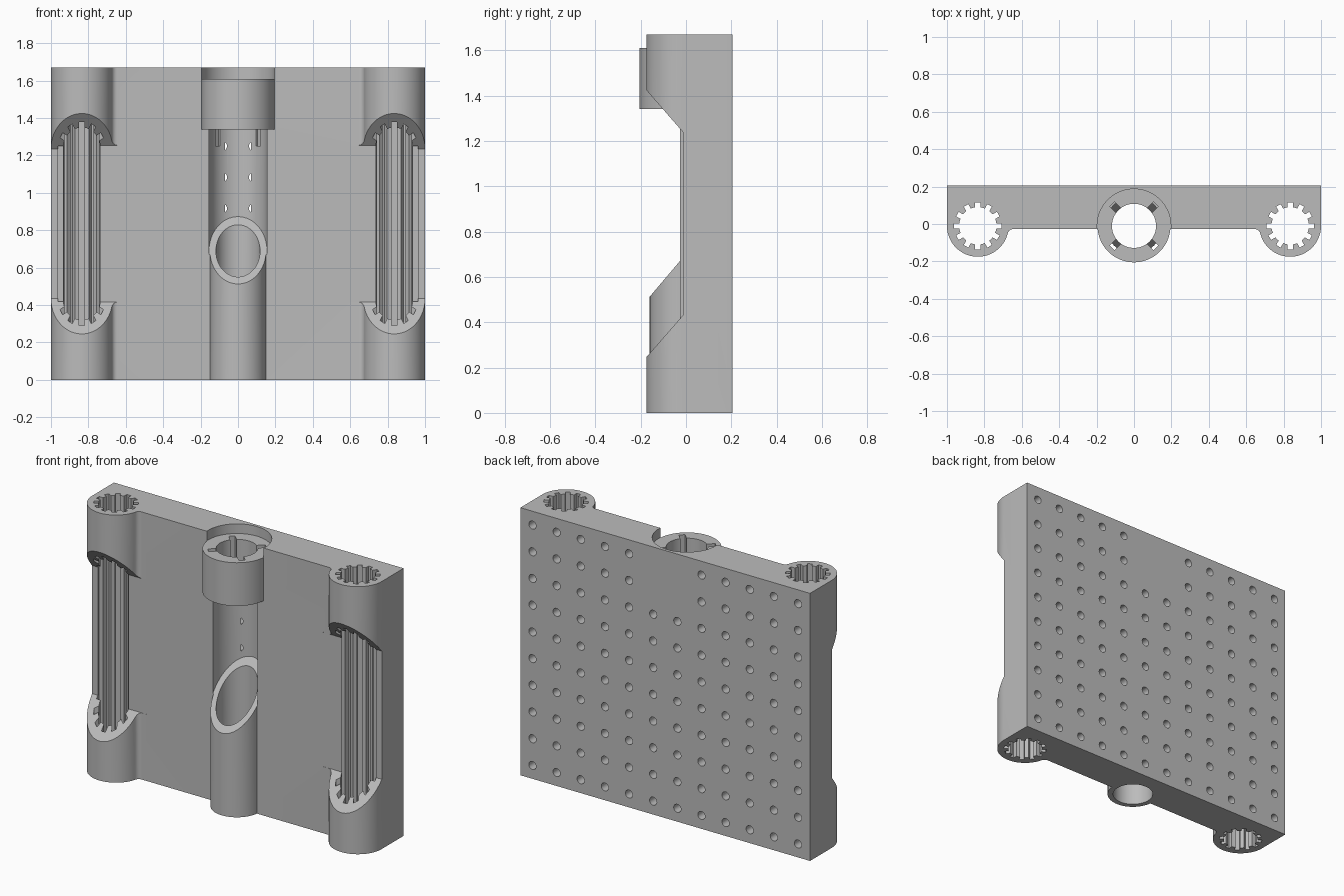
import bpy, bmesh, math
from math import sin, cos, pi

if "Cube" in bpy.data.objects:
    bpy.data.objects.remove(bpy.data.objects["Cube"])

CY, CX, TOP = -0.01, 0.835, 1.67      # bore axis y, side bore x, height
FRONT, BACK = -0.027, 0.205           # slab faces

mat = bpy.data.materials.new("plain grey")
mat.diffuse_color = (0.5, 0.5, 0.5, 1)
mat.use_nodes = True
mat.node_tree.nodes["Principled BSDF"].inputs["Base Color"].default_value = mat.diffuse_color


def add_prism(bm, pts, vec):
    """Extrude a closed outline of 3D points along vec."""
    f = bm.faces.new([bm.verts.new(p) for p in pts])
    r = bmesh.ops.extrude_face_region(bm, geom=[f])
    vs = [v for v in r["geom"] if isinstance(v, bmesh.types.BMVert)]
    bmesh.ops.translate(bm, verts=vs, vec=vec)


def finish(bm, name):
    bmesh.ops.recalc_face_normals(bm, faces=bm.faces)
    me = bpy.data.meshes.new(name)
    bm.to_mesh(me)
    bm.free()
    ob = bpy.data.objects.new(name, me)
    bpy.context.collection.objects.link(ob)
    me.materials.append(mat)
    return ob


def prisms(name, items):
    bm = bmesh.new()
    for pts, vec in items:
        add_prism(bm, pts, vec)
    return finish(bm, name)


def circle(r, z, x=0, n=64):
    return [(x + r * cos(2 * pi * i / n), CY + r * sin(2 * pi * i / n), z) for i in range(n)]


def cylinder(name, r, z0, z1):
    return prisms(name, [(circle(r, z0), (0, 0, z1 - z0))])


def combine(ob, other, op):
    m = ob.modifiers.new(op, "BOOLEAN")
    m.operation, m.solver, m.object = op, "EXACT", other
    bpy.context.view_layer.objects.active = ob
    bpy.ops.object.modifier_apply(modifier=m.name)
    bpy.data.objects.remove(other)


# slab with two side tubes, blended into the front by small fillets
R, F = 0.165, 0.03
dy = CY - (FRONT - F)
fx = CX - math.sqrt((R + F) ** 2 - dy * dy)
a0 = math.atan2(dy, CX - fx)
half = []
for i in range(7):
    a = pi / 2 + (a0 - pi / 2) * i / 6
    half.append((fx + F * cos(a), FRONT - F + F * sin(a)))
for i in range(1, 41):
    a = pi + a0 + (pi - a0) * i / 40
    half.append((CX + R * cos(a), CY + R * sin(a)))
half.append((1, BACK))
outline = half + [(-x, y) for x, y in reversed(half)]
body = prisms("mounting_plate", [([(x, y, 0) for x, y in outline], (0, 0, TOP))])

# front windows with sloped ends in the side tubes
S = 1.147


def window(x, deep):
    e, o = deep - CY, -0.3
    return [(x, deep, 1.235 - S * e), (x, o, 1.235 - S * (o - CY)),
            (x, o, 0.435 + S * (o - CY)), (x, deep, 0.435 + S * e)]


for s in (1, -1):
    for x0, x1, deep in ((0.8, 1.1, CY), (0.6, 0.83, FRONT + 0.0003)):
        combine(body, prisms("window_cutter", [(window(s * x0, deep), (s * (x1 - x0), 0, 0))]), "DIFFERENCE")

# splined bores: twelve grooves around a round hole
gear = []
RI, RO, W = 0.1, 0.127, 0.014
wa = math.asin(W / RI)
for k in range(12):
    t = k * pi / 6
    for r, a in ((RI, -wa), (RO, -math.asin(W / RO)), (RO, math.asin(W / RO)), (RI, wa), (RI, pi / 12)):
        gear.append((r * cos(t + a), CY + r * sin(t + a)))
combine(body, prisms("spline_cutter", [([(s * CX + x, y, -0.1) for x, y in gear], (0, 0, 2)) for s in (1, -1)]),
        "DIFFERENCE")

# centre tube, cut off at a slant, with an open channel above
combine(body, cylinder("centre_tube", 0.15, 0, 1.0), "UNION")
channel = cylinder("channel_cutter", 0.155, 0, 1.4)
for v in channel.data.vertices:
    if v.co.z < 0.1:
        v.co.z = 0.69 + 1.18 * (v.co.y - CY)
combine(body, channel, "DIFFERENCE")

# collar sitting in a round recess at the top
combine(body, cylinder("collar", 0.195, 1.34, 1.65), "UNION")
combine(body, cylinder("recess_cutter", 0.197, 1.61, 1.9), "DIFFERENCE")
combine(body, cylinder("bore_cutter", 0.118, -0.1, 1.9), "DIFFERENCE")

# four diagonal key slots in the collar
slots = []
for k in range(4):
    a = pi / 4 + k * pi / 2
    slots = [([(r * cos(a) - w * sin(a), CY + r * sin(a) + w * cos(a), 1.25)
               for r, w in ((0.09, -0.018), (0.165, -0.018), (0.165, 0.018), (0.09, 0.018))], (0, 0, 0.6))] + slots
combine(body, prisms("slot_cutter", slots), "DIFFERENCE")

# grid of peg holes in the back, left out behind the collar
holes = []
for i in range(12):
    for j in range(10):
        if i in (5, 6) and j > 7:
            continue
        x, z = -11 / 12 + i / 6, 1 / 12 + j / 6
        holes.append(([(x + 0.025 * cos(t * pi / 12), 0.129, z + 0.025 * sin(t * pi / 12)) for t in range(24)],
                      (0, 0.1, 0)))
combine(body, prisms("peg_hole_cutter", holes), "DIFFERENCE")

bpy.ops.object.select_all(action="DESELECT")
body.select_set(True)
bpy.context.view_layer.objects.active = body
bpy.ops.object.shade_smooth_by_angle(angle=math.radians(25))
